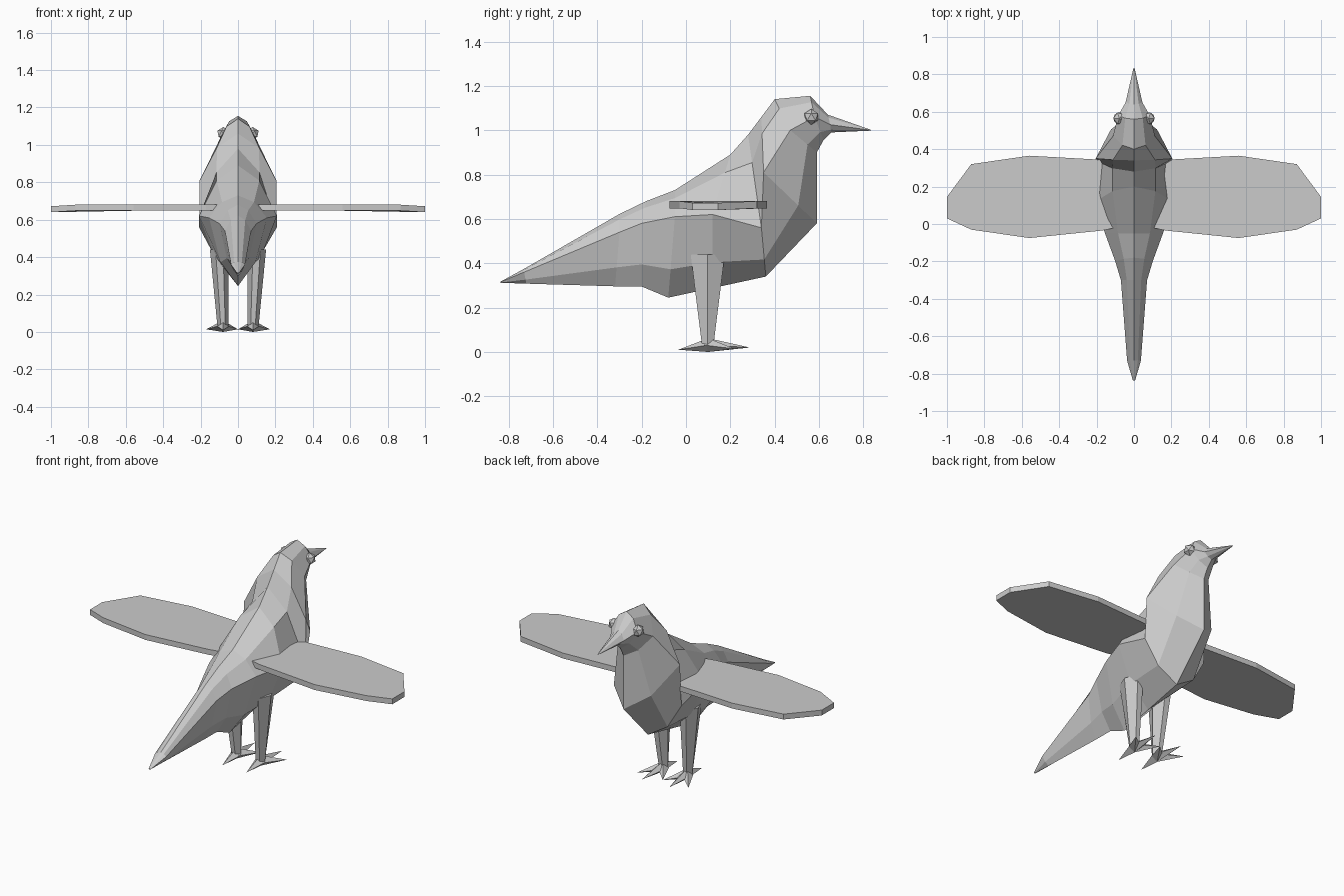
import bpy, bmesh
from mathutils import Vector

if "Cube" in bpy.data.objects:
    bpy.data.objects.remove(bpy.data.objects["Cube"])


def finish(bm, name):
    bmesh.ops.remove_doubles(bm, verts=bm.verts, dist=0.0005)
    bmesh.ops.recalc_face_normals(bm, faces=bm.faces)
    me = bpy.data.meshes.new(name)
    bm.to_mesh(me)
    bm.free()
    ob = bpy.data.objects.new(name, me)
    bpy.context.collection.objects.link(ob)
    return ob


def mirror(ob):
    m = ob.modifiers.new("Mirror", 'MIRROR')
    m.use_axis = (True, False, False)
    m.use_mirror_merge = False


def loft(bm, rings):
    rows = [[bm.verts.new(p) for p in r] for r in rings]
    n = len(rows[0])
    for a, b in zip(rows, rows[1:]):
        for i in range(n):
            j = (i + 1) % n
            bm.faces.new((a[i], a[j], b[j], b[i]))
    bm.faces.new(rows[0])
    bm.faces.new(rows[-1])


def spike(bm, base, tip, r, h):
    # four-sided claw with a diamond base
    d = Vector(tip) - Vector(base)
    s = Vector((d.y, -d.x, 0)).normalized() * r
    b = Vector(base)
    vs = [bm.verts.new(p) for p in (b + s, b + Vector((0, 0, h)), b - s, b - Vector((0, 0, h)))]
    t = bm.verts.new(tip)
    for i in range(4):
        bm.faces.new((vs[i], vs[(i + 1) % 4], t))
    bm.faces.new(vs)


# Body, tail, head and beak: top (y, z), side (y, z, half width), bottom (y, z)
sections = [
    (-.835, .318, -.837, .315, .006, -.837, .312),
    (-.73, .375, -.73, .36, .037, -.72, .308),
    (-.30, .622, -.30, .54, .07, -.32, .296),
    (-.18, .68, -.20, .58, .10, -.20, .295),
    (-.05, .73, -.05, .61, .155, -.08, .245),
    (.20, .89, .12, .62, .208, .12, .288),
    (.28, .98, .34, .56, .208, .36, .34),
    (.34, 1.06, .35, .81, .205, .59, .58),
    (.40, 1.14, .47, 1.0, .112, .59, .90),
    (.56, 1.155, .58, 1.06, .085, .62, .955),
    (.64, 1.07, .65, 1.025, .045, .655, .99),
    (.833, 1.002, .834, 1.0, .003, .833, .998),
]
rings = []
for ty, tz, sy, sz, w, by, bz in sections:
    T, S, B = Vector((0, ty, tz)), Vector((w, sy, sz)), Vector((0, by, bz))
    up = T.lerp(S, .3)
    up.x = .55 * w
    low = B.lerp(S, .35)
    low.x = .6 * w
    flip = lambda p: Vector((-p.x, p.y, p.z))
    rings.append([T, up, S, low, B, flip(low), flip(S), flip(up)])
bm = bmesh.new()
loft(bm, rings)
finish(bm, "body")

# Wings: flat slabs drooping slightly at the tip
outline = [(.10, -.02), (.17, -.035), (.56, -.075), (.87, -.03), (1, .03),
           (1, .145), (.87, .32), (.56, .365), (.2, .345), (.10, .33)]
bm = bmesh.new()
loft(bm, [[(x, y, z - (.008 if x > .9 else 0)) for x, y in outline] for z in (.648, .68)])
mirror(finish(bm, "wing"))

# Legs: tapered six-sided columns
hexagon = [(1, 0), (.4, 1), (-.4, 1), (-1, 0), (-.4, -1), (.4, -1)]
bm = bmesh.new()
loft(bm, [[(cx + a * rx, cy + b * ry, z) for a, b in hexagon]
          for cx, cy, z, rx, ry in ((.10, .098, .44, .05, .077), (.08, .098, .03, .03, .026))])
mirror(finish(bm, "leg"))

# Feet: three front toes and one back toe
bm = bmesh.new()
for tip in ((.17, .22, .014), (.09, .288, .02), (.0, .22, .014), (.08, -.035, .01)):
    spike(bm, (.08, .10, .031), tip, .034, .031)
mirror(finish(bm, "foot"))

# Eyes
bm = bmesh.new()
bmesh.ops.create_icosphere(bm, subdivisions=1, radius=.036)
bmesh.ops.translate(bm, verts=bm.verts, vec=(.078, .565, 1.06))
mirror(finish(bm, "eye"))
